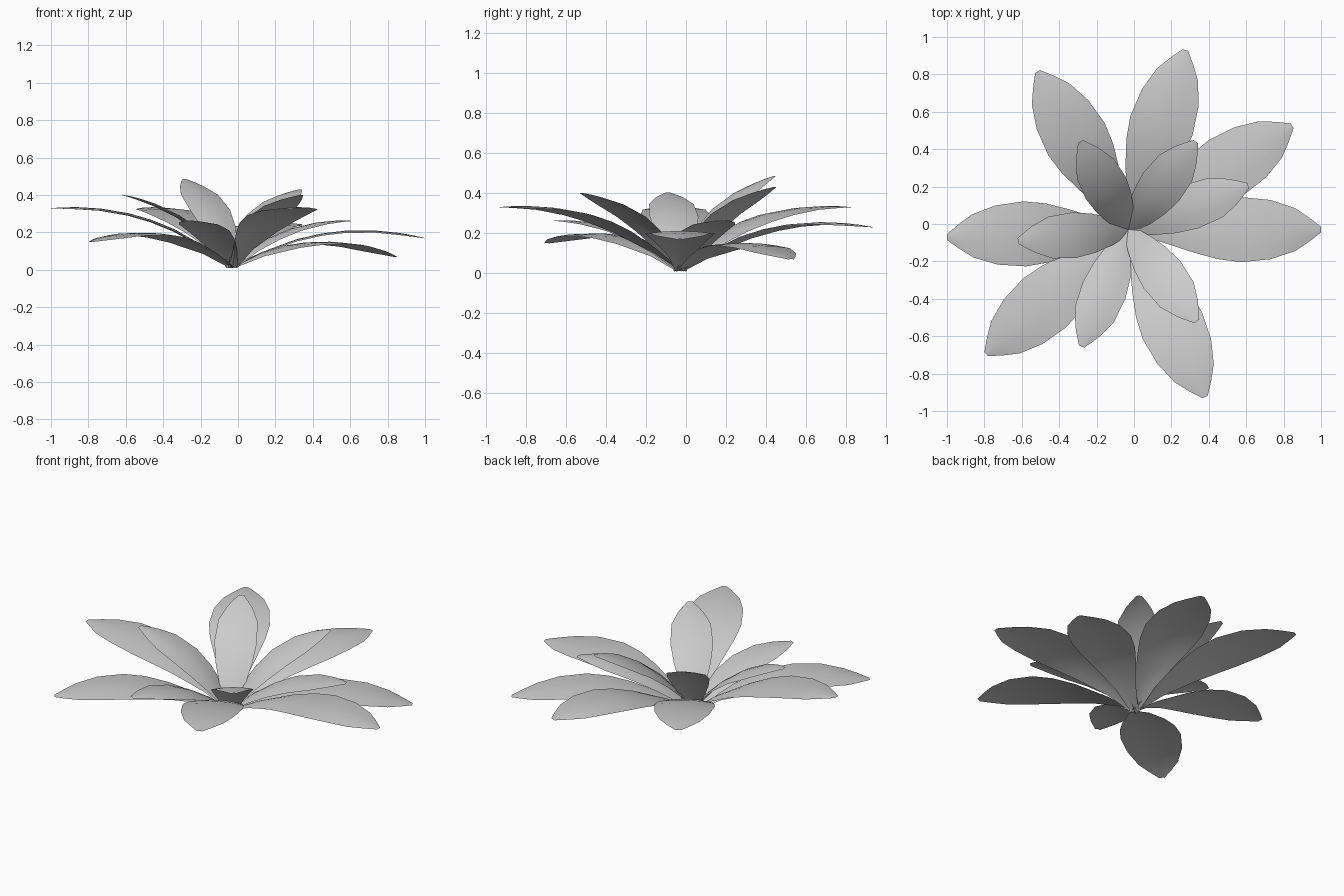
import bpy
from mathutils import Vector

if "Cube" in bpy.data.objects:
    bpy.data.objects.remove(bpy.data.objects["Cube"])

BASE = Vector((-0.03, -0.03, 0.012))

# (fraction of length, half width) outlines of the two petal kinds
OUTER = [(0, .022), (.16, .06), (.35, .122), (.48, .158), (.6, .174),
         (.75, .158), (.87, .115), (.94, .065), (1, .015)]
INNER = [(0, .03), (.2, .075), (.37, .105), (.55, .122),
         (.75, .112), (.88, .072), (.94, .045), (1, .015)]


def petal(name, tip, outline, sag):
    """Thin arched leaf from the common base to its tip, with a faint ridge."""
    chord = Vector(tip) - BASE
    side = Vector((-chord.y, chord.x, 0)).normalized()
    up = chord.cross(side).normalized()
    verts, faces = [], []
    for t, w in outline:
        mid = BASE + chord * t + up * (4 * sag * t * (1 - t))
        for s in (-1, -.5, 0, .5, 1):
            drop = up * (-.012 * s * s * min(1, w / .1))
            verts.append(mid + side * (w * s) + drop)
    for i in range(len(outline) - 1):
        for j in range(4):
            a = i * 5 + j
            faces.append((a, a + 5, a + 6, a + 1))
    me = bpy.data.meshes.new(name)
    me.from_pydata(verts, [], faces)
    me.update()
    # make the upper side the front side
    if sum(p.normal.dot(up) for p in me.polygons) < 0:
        me.flip_normals()
    for p in me.polygons:
        p.use_smooth = True
    ob = bpy.data.objects.new(name, me)
    bpy.context.collection.objects.link(ob)


# Seven long outer petals
outer_tips = [(.275, .93, .23), (.845, .525, .07), (1, -.03, .17),
              (.38, -.925, .33), (-.79, -.695, .15), (-1, -.07, .33),
              (-.515, .815, .33)]
for i, tip in enumerate(outer_tips):
    petal(f"outer_petal_{i + 1}", tip, OUTER, .108)

# Six shorter, steeper inner petals
inner_tips = [(.33, .44, .43), (.61, .205, .262), (.335, -.52, .4),
              (-.28, -.655, .262), (-.62, -.09, .402), (-.285, .44, .485)]
for i, tip in enumerate(inner_tips):
    petal(f"inner_petal_{i + 1}", tip, INNER, .078)
